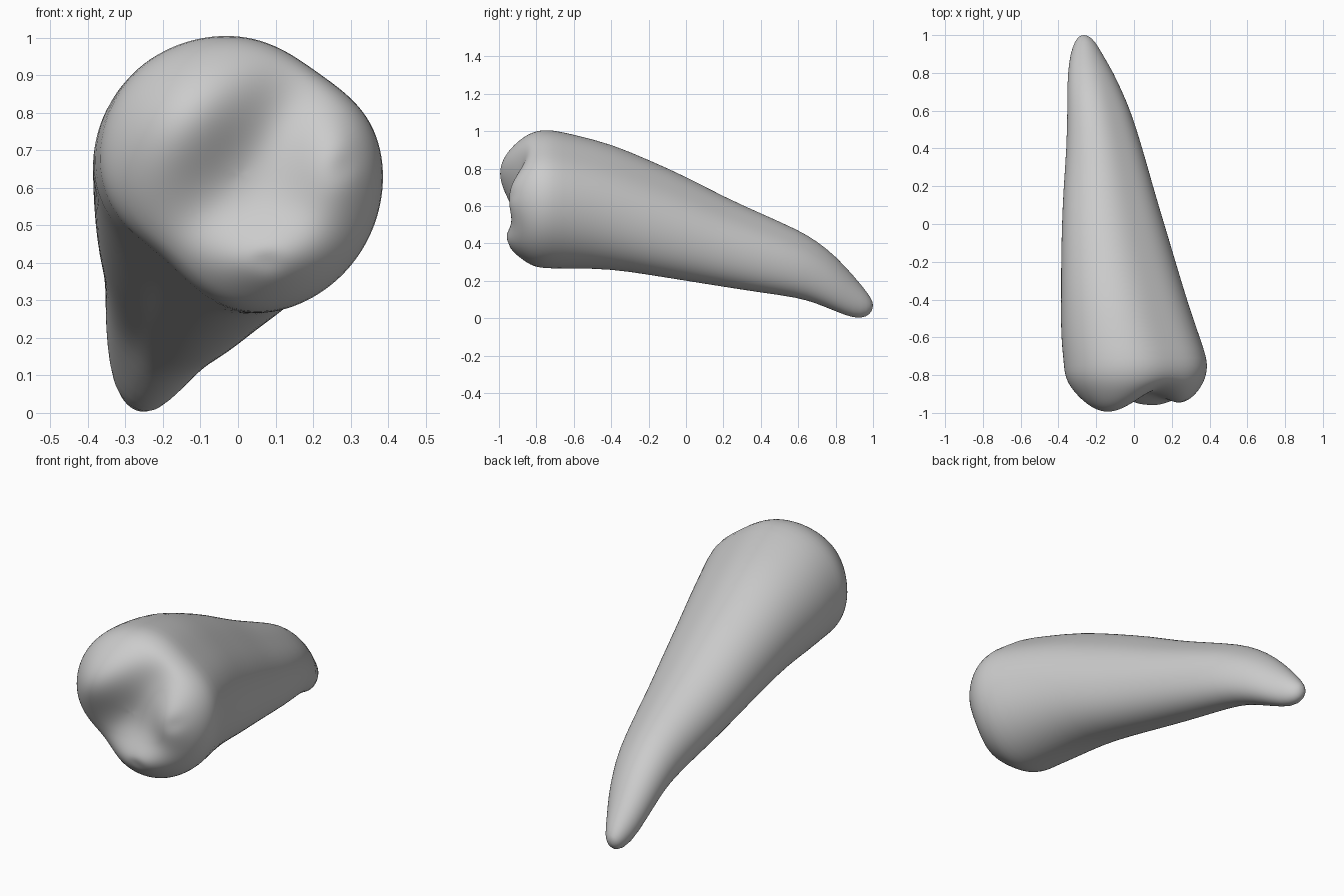
import bpy
import bmesh
import math

cube = bpy.data.objects.get("Cube")
if cube:
    bpy.data.objects.remove(cube, do_unlink=True)

SEGMENTS = 64

# Tooth body, crown to root tip: y, x min, x max, z min, z max
STATIONS = [
    (-.72, -.373, .39, .265, 1.008), (-.6, -.387, .348, .266, .982),
    (-.4, -.387, .28, .262, .932), (-.2, -.386, .22, .232, .846),
    (0, -.382, .16, .2, .757), (.2, -.373, .1, .168, .65),
    (.4, -.357, .045, .137, .56), (.6, -.353, -.018, .11, .472),
    (.7, -.353, -.063, .078, .412), (.8, -.35, -.108, .037, .332),
    (.9, -.338, -.168, -.003, .222), (.97, -.312, -.208, .006, .137),
    (.995, -.29, -.24, .04, .095),
]

# Biting surface: x, z, height toward the front, long and short spread, tilt
CUSPS = [
    (-.13, .78, .11, .17, .14, 50),
    (.28, .66, .07, .12, .09, 90),
    (.1, .4, .075, .14, .075, 0),
    (.02, .69, -.065, .2, .11, 49),
    (.15, .87, -.015, .1, .07, 60),
    (.08, .4, -.015, .025, .015, 0),
    (.29, .66, -.012, .03, .02, 40),
]


def bump(angle, centre, spread):
    d = (angle - centre + 180) % 360 - 180
    return math.exp(-.5 * (d / spread) ** 2)


def section(station):
    """Rounded outline fitted to the limits of one station."""
    y, x0, x1, z0, z1 = station
    root = min(1, max(0, (y + .7) / .5))
    tip = min(1, max(0, (1 - y) / .4))
    pts = []
    for i in range(SEGMENTS):
        a = 360 * i / SEGMENTS
        r = 1 + tip * (.05 * bump(a, 135, 25)
                       + .012 * (1 - root) * bump(a, 28, 15)
                       - (.085 + .045 * root) * bump(a, 53, 19 + 6 * root)
                       - (.2 + .04 * root) * bump(a, 228, 24 + 5 * root)
                       + .1 * root * bump(a, 314, 25))
        pts.append((r * math.cos(math.radians(a)), r * math.sin(math.radians(a))))
    us, vs = zip(*pts)

    def fit(value, values, lo, hi):
        return lo + (hi - lo) * (value - min(values)) / (max(values) - min(values))
    return [(fit(u, us, x0, x1), y, fit(v, vs, z0, z1)) for u, v in pts]


def relief(x, z):
    total = 0
    for cx, cz, height, long, short, tilt in CUSPS:
        c, s = math.cos(math.radians(tilt)), math.sin(math.radians(tilt))
        u = ((x - cx) * c + (z - cz) * s) / long
        v = ((z - cz) * c - (x - cx) * s) / short
        total += height * math.exp(-.5 * (u * u + v * v))
    return total


def cap_point(point, s):
    """Point on the biting surface at fraction s from centre to rim."""
    cx, cz = .005, .635
    x, z = cx + (point[0] - cx) * s, cz + (point[2] - cz) * s
    dome = .195 * (1 - s ** 3) ** (1 / 3)
    return (x, point[1] - dome - relief(x, z) * (1 - s ** 5), z)


rim = section(STATIONS[0])
fractions = [i / 16 for i in range(1, 15)] + [.92, .96, .99]
rings = [[cap_point(p, s) for p in rim] for s in fractions]
rings += [section(st) for st in STATIONS]

# Skin the rings and close both ends
bm = bmesh.new()
loops = [[bm.verts.new(p) for p in ring] for ring in rings]
for a, b in zip(loops, loops[1:]):
    for i in range(SEGMENTS):
        j = (i + 1) % SEGMENTS
        bm.faces.new((a[i], a[j], b[j], b[i]))
for loop, end in ((loops[0], cap_point(rim[0], 0)), (loops[-1], (-.265, 1, .07))):
    pole = bm.verts.new(end)
    for i in range(SEGMENTS):
        bm.faces.new((loop[i], loop[(i + 1) % SEGMENTS], pole))
bmesh.ops.recalc_face_normals(bm, faces=bm.faces)
for f in bm.faces:
    f.smooth = True
mesh = bpy.data.meshes.new("tooth")
bm.to_mesh(mesh)
bm.free()

tooth = bpy.data.objects.new("tooth", mesh)
bpy.context.collection.objects.link(tooth)
subsurf = tooth.modifiers.new("smooth", 'SUBSURF')
subsurf.levels = subsurf.render_levels = 1

# Plain grey material
grey = bpy.data.materials.new("light_grey")
grey.use_nodes = True
colour = (.6, .6, .6, 1)
grey.diffuse_color = colour
grey.node_tree.nodes["Principled BSDF"].inputs["Base Color"].default_value = colour
mesh.materials.append(grey)
